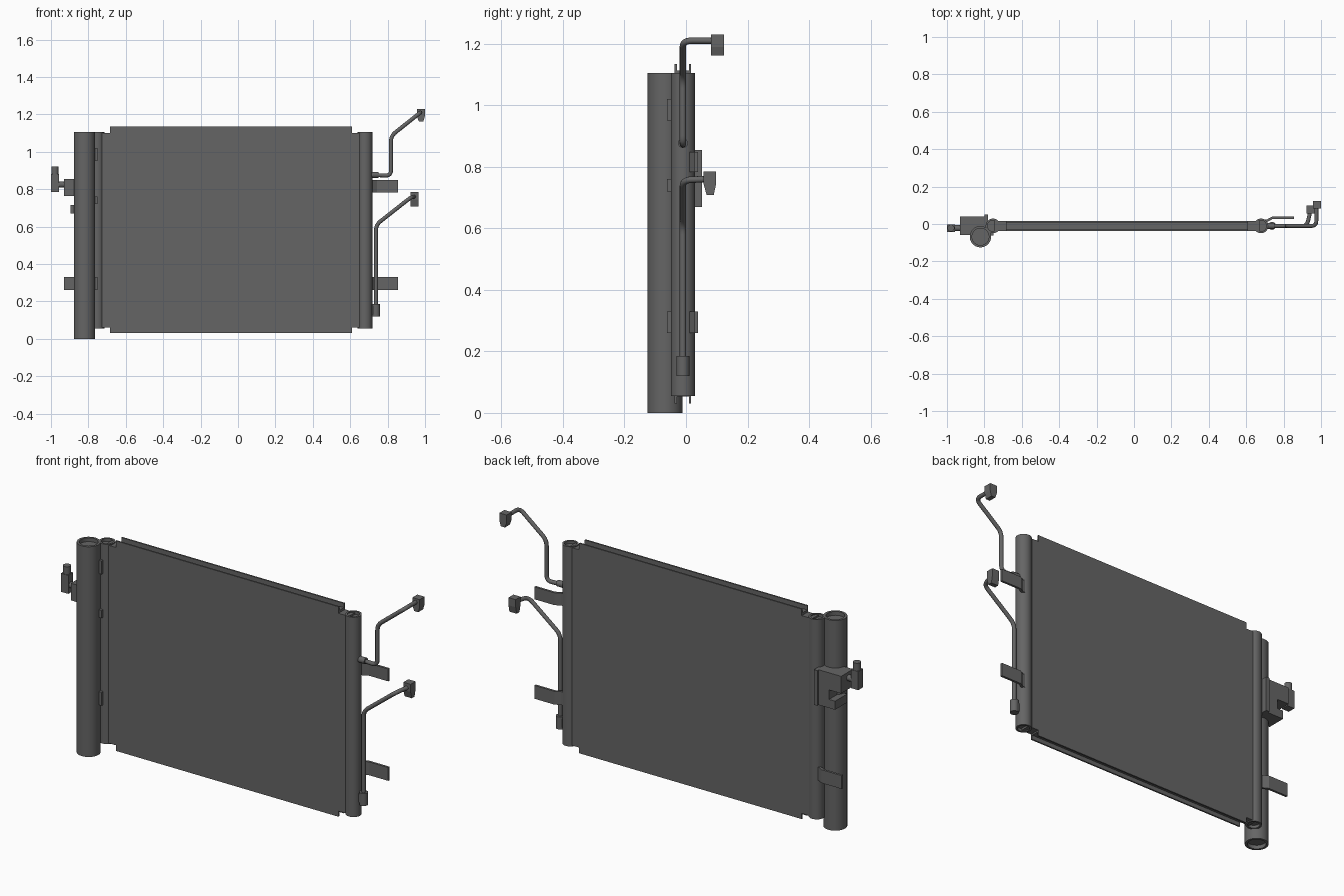
import bpy, bmesh, math
from mathutils import Vector

if "Cube" in bpy.data.objects:
    bpy.data.objects.remove(bpy.data.objects["Cube"])

mat = bpy.data.materials.new("dark grey metal")
mat.diffuse_color = (0.13, 0.13, 0.13, 1)
mat.use_nodes = True
mat.node_tree.nodes["Principled BSDF"].inputs["Base Color"].default_value = mat.diffuse_color
Y0 = -0.01            # mid plane of the core
XM = -0.037           # centre of the core in x


def finish(name, bm, smooth=False):
    bmesh.ops.recalc_face_normals(bm, faces=bm.faces)
    me = bpy.data.meshes.new(name)
    bm.to_mesh(me)
    bm.free()
    ob = bpy.data.objects.new(name, me)
    bpy.context.collection.objects.link(ob)
    me.materials.append(mat)
    if smooth:
        bpy.ops.object.select_all(action='DESELECT')
        ob.select_set(True)
        bpy.context.view_layer.objects.active = ob
        bpy.ops.object.shade_smooth_by_angle(angle=math.radians(35))
    return ob


def box(name, x0, x1, y0, y1, z0, z1):
    return prism(name, [(x0, z0), (x1, z0), (x1, z1), (x0, z1)], 'xz', y0, y1)


def prism(name, pts, plane, a, b):
    """Extrude a 2D outline along the remaining axis from a to b."""
    put = {'xz': lambda p, t: (p[0], t, p[1]),
           'xy': lambda p, t: (p[0], p[1], t),
           'yz': lambda p, t: (t, p[0], p[1])}[plane]
    bm = bmesh.new()
    f0 = [bm.verts.new(put(p, a)) for p in pts]
    f1 = [bm.verts.new(put(p, b)) for p in pts]
    bm.faces.new(f0)
    bm.faces.new(f1[::-1])
    n = len(pts)
    for i in range(n):
        j = (i + 1) % n
        bm.faces.new((f0[i], f1[i], f1[j], f0[j]))
    return finish(name, bm)


def tube(name, x, y, z0, z1, r, recess=0.0, wall=0.01, n=40, axis='z'):
    """Closed cylinder whose two end caps can be sunk below the rim."""
    prof = [(r, z0), (r, z1)]
    if recess:
        prof = [(r - wall, z0 + recess), (r - wall, z0)] + prof
        prof += [(r - wall, z1), (r - wall, z1 - recess)]
    bm = bmesh.new()
    rings = []
    for pr, t in prof:
        ring = []
        for i in range(n):
            a = 2 * math.pi * i / n
            c, s = pr * math.cos(a), pr * math.sin(a)
            ring.append(bm.verts.new((x + c, y + s, t) if axis == 'z' else (t, x + c, y + s)))
        rings.append(ring)
    for r0, r1 in zip(rings, rings[1:]):
        for i in range(n):
            j = (i + 1) % n
            bm.faces.new((r0[i], r0[j], r1[j], r1[i]))
    bm.faces.new(rings[0])
    bm.faces.new(rings[-1])
    return finish(name, bm, True)


def pipe(name, pts, r, bend=0.03):
    """Round pipe along a polyline with filleted corners."""
    pts = [Vector(p) for p in pts]
    path = [pts[0]]
    for a, b, c in zip(pts, pts[1:], pts[2:]):
        p = b + (a - b).normalized() * bend
        q = b + (c - b).normalized() * bend
        for k in range(7):
            t = k / 6
            path.append(p * (1 - t) ** 2 + b * 2 * t * (1 - t) + q * t * t)
    path.append(pts[-1])
    cu = bpy.data.curves.new(name, 'CURVE')
    cu.dimensions = '3D'
    cu.bevel_depth = r
    cu.bevel_resolution = 4
    cu.use_fill_caps = True
    sp = cu.splines.new('POLY')
    sp.points.add(len(path) - 1)
    for s, p in zip(sp.points, path):
        s.co = (*p, 1)
    cu.materials.append(mat)
    ob = bpy.data.objects.new(name, cu)
    bpy.context.collection.objects.link(ob)
    bpy.ops.object.select_all(action='DESELECT')
    ob.select_set(True)
    bpy.context.view_layer.objects.active = ob
    bpy.ops.object.convert(target='MESH')
    bpy.ops.object.shade_smooth_by_angle(angle=math.radians(35))


# Core and the channel-shaped side plates at its top and bottom
F, B = Y0 - 0.027, Y0 + 0.027
box("core", -0.745, 0.67, F, B, 0.06, 1.10)
for name, s in (("top_channel", 1), ("bottom_channel", -1)):
    z = lambda d: 0.5825 + s * d
    prism(name, [(F, z(.515)), (B, z(.515)), (B, z(.552)), (B - .008, z(.552)),
                 (B - .008, z(.53)), (F + .008, z(.53)), (F + .008, z(.552)), (F, z(.552))],
          'yz', -0.685, 0.61)

# Header tanks and receiver drier
tube("left_header_tank", -0.754, Y0, 0.055, 1.105, 0.039, 0.015)
tube("right_header_tank", 0.679, Y0, 0.055, 1.105, 0.039, 0.015)
tube("receiver_drier", -0.821, -0.068, 0.0, 1.105, 0.057, 0.02, 0.012)

# Clips joining drier and left tank
for i, (z0, z1) in enumerate(((0.26, 0.33), (0.72, 0.76), (0.95, 1.02))):
    box(f"drier_clip_{i}", -0.80, -0.75, -0.062, -0.03, z0, z1)

# Cranked mounting brackets
crank = [(0.69, 0.012), (0.715, 0.012), (0.742, 0.027), (0.855, 0.027),
         (0.855, 0.039), (0.738, 0.039), (0.71, 0.024), (0.69, 0.024)]
prism("right_upper_bracket", crank, 'xy', 0.783, 0.848)
prism("right_lower_bracket", crank, 'xy', 0.26, 0.33)
prism("left_lower_bracket", [(2 * XM - x, y - 0.006) for x, y in crank], 'xy', 0.26, 0.33)

# C-shaped connector block with flange on the left
prism("connector_block", [(-0.79, 0.67), (-0.895, 0.67), (-0.895, 0.715), (-0.86, 0.715),
                          (-0.86, 0.765), (-0.93, 0.765), (-0.93, 0.855), (-0.79, 0.855)],
      'xz', -0.06, 0.04)
box("connector_flange", -0.80, -0.78, 0.0, 0.052, 0.67, 0.855)
tube("sensor_stem", -0.022, 0.825, -0.965, -0.92, 0.016, n=20, axis='x')
box("sensor_body", -1.0, -0.957, -0.043, -0.002, 0.785, 0.882)
tube("sensor_cap", -0.979, -0.022, 0.88, 0.922, 0.019, n=24)

# Upper pipe with collar and end fitting
pipe("upper_pipe", [(0.70, Y0, 0.877), (0.818, Y0, 0.872), (0.818, Y0, 1.085),
                    (0.975, Y0, 1.21), (0.975, 0.09, 1.21)], 0.0105)
tube("upper_collar", Y0, 0.877, 0.70, 0.752, 0.016, n=24, axis='x')
prism("upper_fitting", [(0.957, 1.23), (0.957, 1.19), (0.967, 1.162), (0.991, 1.162),
                        (0.999, 1.19), (0.999, 1.23)], 'xz', 0.082, 0.123)

# Lower pipe with collar and end fitting
pipe("lower_pipe", [(0.738, Y0, 0.14), (0.738, Y0, 0.61), (0.925, Y0, 0.757),
                    (0.943, 0.07, 0.76)], 0.0105)
tube("lower_collar", 0.738, Y0, 0.12, 0.185, 0.021, n=24)
box("lower_collar_joint", 0.70, 0.738, Y0 - 0.012, Y0 + 0.012, 0.13, 0.175)
prism("lower_fitting", [(0.057, 0.785), (0.057, 0.745), (0.067, 0.708), (0.09, 0.708),
                        (0.098, 0.745), (0.098, 0.785)], 'yz', 0.922, 0.964)
